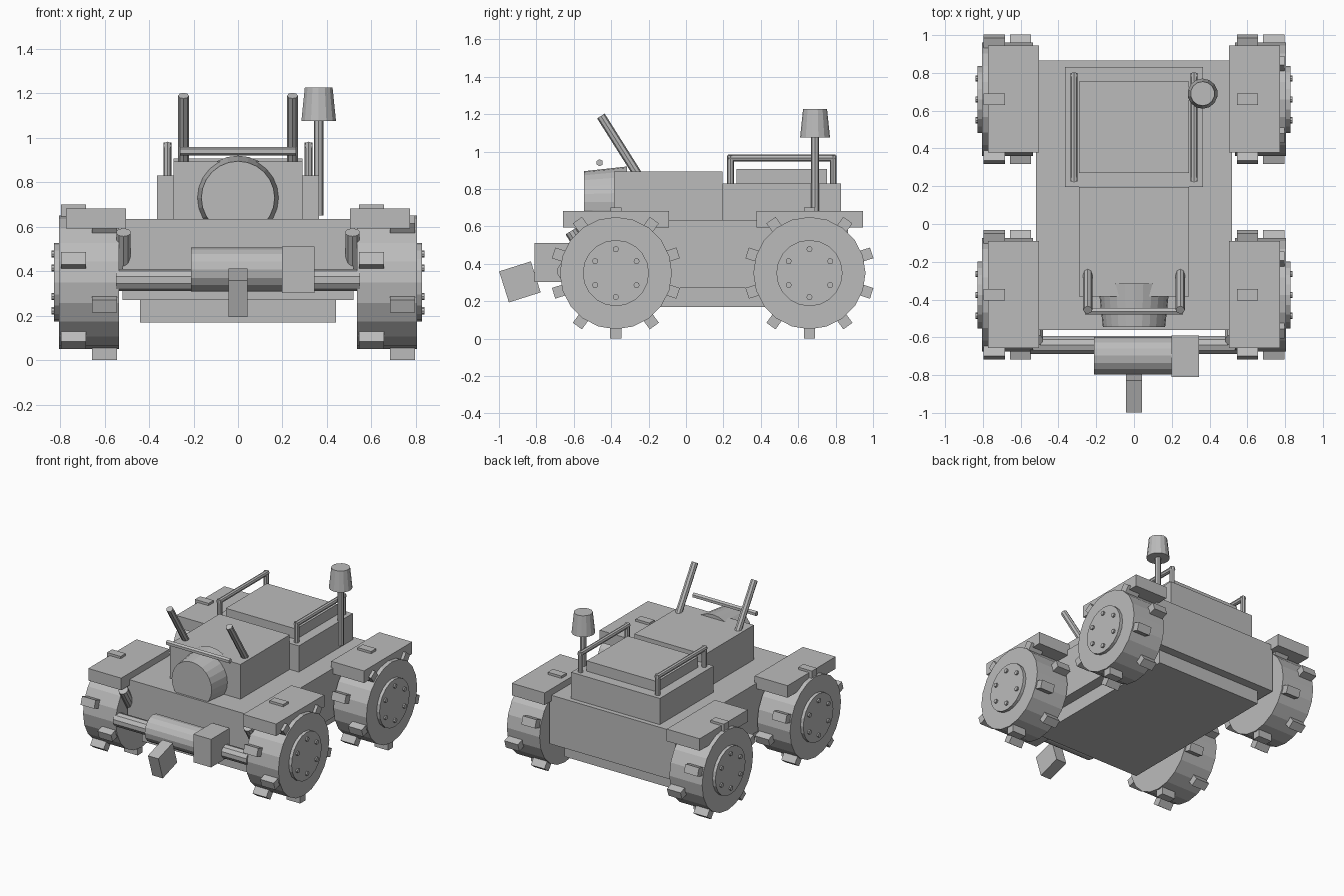
import bpy, bmesh, math
from mathutils import Vector, Matrix

if "Cube" in bpy.data.objects:
    bpy.data.objects.remove(bpy.data.objects["Cube"], do_unlink=True)

grey = bpy.data.materials.new("plain_grey")
grey.use_nodes = True
COLOUR = (0.5, 0.5, 0.5, 1)
grey.diffuse_color = COLOUR
grey.node_tree.nodes["Principled BSDF"].inputs["Base Color"].default_value = COLOUR


def finish(name, bm):
    mesh = bpy.data.meshes.new(name)
    bm.to_mesh(mesh)
    bm.free()
    mesh.materials.append(grey)
    obj = bpy.data.objects.new(name, mesh)
    bpy.context.collection.objects.link(obj)
    return obj


def add_box(bm, centre, size, turn=Matrix()):
    matrix = Matrix.Translation(centre) @ turn @ Matrix.Diagonal((*size, 1))
    bmesh.ops.create_cube(bm, size=1, matrix=matrix)


def add_tube(bm, start, end, r1, r2=None, sides=8):
    start, end = Vector(start), Vector(end)
    axis = end - start
    matrix = Matrix.Translation((start + end) / 2) @ axis.to_track_quat("Z", "Y").to_matrix().to_4x4()
    bmesh.ops.create_cone(bm, cap_ends=True, segments=sides, radius1=r1,
                          radius2=r1 if r2 is None else r2, depth=axis.length, matrix=matrix)


def block(name, x, y, z):
    """Box given by its (low, high) range on each axis."""
    bm = bmesh.new()
    spans = (x, y, z)
    add_box(bm, [sum(s) / 2 for s in spans], [s[1] - s[0] for s in spans])
    return finish(name, bm)


def tube(name, *args, **kw):
    bm = bmesh.new()
    add_tube(bm, *args, **kw)
    return finish(name, bm)


# Body
block("belly", (-.44, .44), (-.5, .8), (.17, .3))
block("chassis", (-.52, .52), (-.56, .865), (.27, .635))
block("hood", (-.29, .29), (-.385, .195), (.62, .893))
block("rear_box", (-.365, .365), (.195, .83), (.62, .83))
block("rear_lid", (-.29, .29), (.27, .755), (.82, .907))
tube("nose", (0, -.545, .73), (0, -.315, .73), .165, .19, sides=24)

# Wheels: tyre, hub, bolts and two staggered rows of lugs
TYRE_R, AXLE_Z = .3, .35


def wheel(name, side, y):
    cx = side * .67
    hub = Vector((cx, y, AXLE_Z))
    out = Vector((side, 0, 0))
    bm = bmesh.new()
    add_tube(bm, hub - out * .135, hub + out * .135, TYRE_R, sides=20)
    add_tube(bm, hub + out * .12, hub + out * .158, .177, sides=20)
    for i in range(6):
        a = math.radians(60 * i)
        p = hub + Vector((0, math.sin(a), math.cos(a))) * .128
        add_tube(bm, p + out * .14, p + out * .17, .016)
    for i in range(10):
        turn = Matrix.Rotation(math.radians(36 * i), 4, "X")
        shift = .07 if i % 2 == 0 else -.07
        centre = hub + Vector((shift, 0, 0)) + turn @ Vector((0, 0, -.315))
        add_box(bm, centre, (.112, .06, .07), turn)
    finish(name, bm)


for side, label in ((1, "left"), (-1, "right")):
    for y, end in ((-.375, "front"), (.66, "rear")):
        wheel(f"{end}_{label}_wheel", side, y)
        block(f"{end}_{label}_fender", sorted((side * .503, side * .774)),
              (y - .282, y + .285), (.593, .683))

    # Side rail on the rear box
    bm = bmesh.new()
    x, top = side * .318, .965
    for y in (.238, .787):
        add_tube(bm, (x, y, .82), (x, y, top + .015), .018)
    add_tube(bm, (x, .225, top), (x, .8, top), .018)
    finish(f"{label}_rail", bm)

    # Slanted lever on the hood and strut by the bumper
    x = side * .245
    tube(f"{label}_lever", (x, -.455, 1.19), (x, -.25, .865), .024)
    x = side * .515
    tube(f"{label}_strut", (x, -.615, .575), (x, -.5, .39), .034, sides=10)

tube("lever_crossbar", (-.26, -.462, .94), (.26, -.462, .94), .019, sides=6)

# Lamp
tube("lamp_pole", (.363, .69, .65), (.363, .69, 1.1), .022)
tube("lamp_shade", (.363, .69, 1.075), (.363, .69, 1.227), .08, .064, sides=14)

# Bumper and winch
tube("bumper", (-.55, -.64, .36), (.55, -.64, .36), .05, sides=10)
tube("winch_drum", (-.212, -.697, .407), (.21, -.697, .407), .099, sides=16)
block("winch_motor", (.199, .345), (-.81, -.59), (.303, .512))
bm = bmesh.new()
add_box(bm, (0, -.888, .303), (.086, .178, .174), Matrix.Rotation(math.radians(17.5), 4, "X"))
finish("winch_hook", bm)
